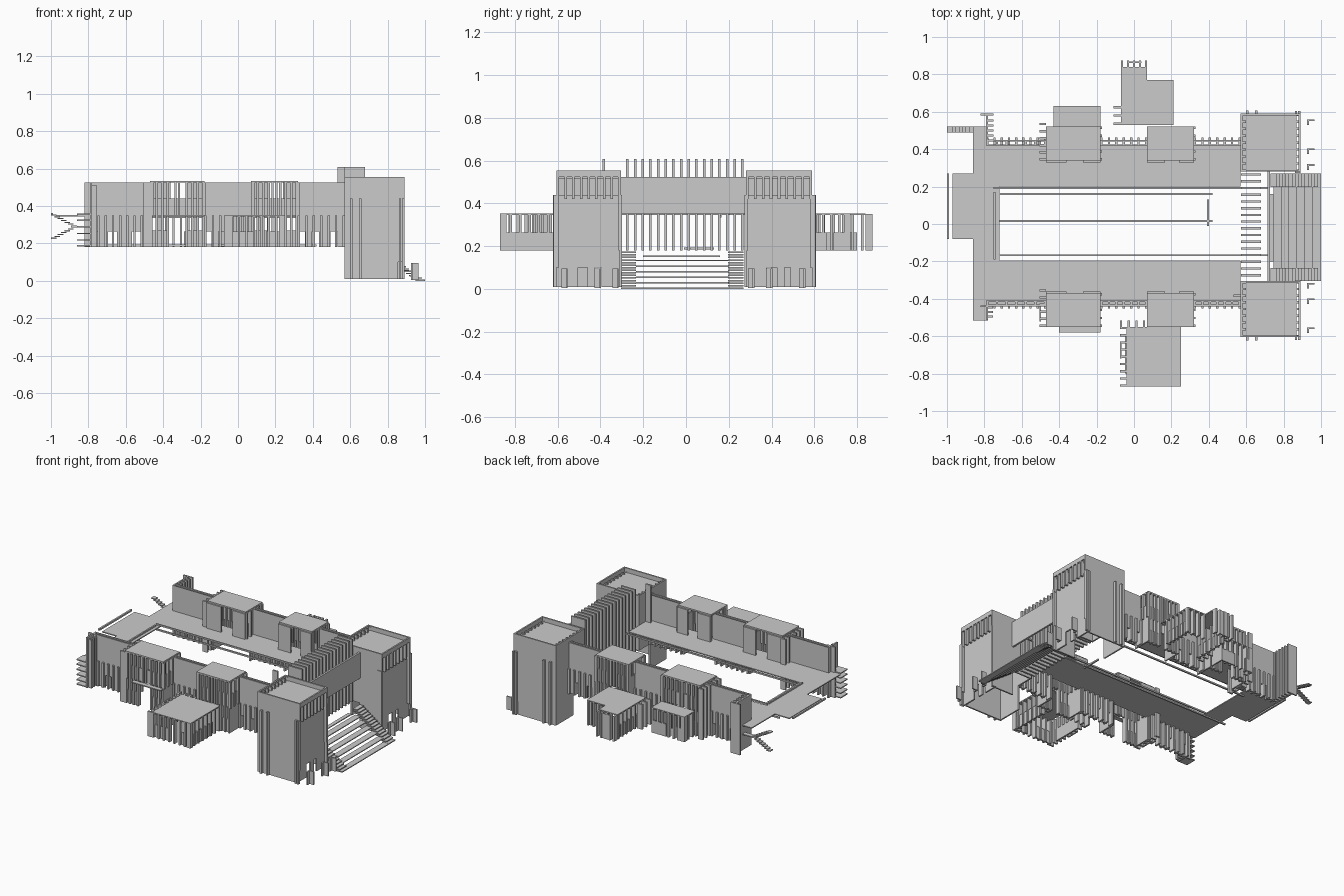
import bpy, bmesh
from mathutils import Matrix, Vector

T = 0.01  # common panel thickness


def part(name, boxes):
    """One object made of axis-aligned boxes (x0, x1, y0, y1, z0, z1)."""
    bm = bmesh.new()
    for x0, x1, y0, y1, z0, z1 in boxes:
        m = (Matrix.Translation(((x0 + x1) / 2, (y0 + y1) / 2, (z0 + z1) / 2))
             @ Matrix.Diagonal((abs(x1 - x0), abs(y1 - y0), abs(z1 - z0), 1)))
        bmesh.ops.create_cube(bm, size=1, matrix=m)
    me = bpy.data.meshes.new(name)
    bm.to_mesh(me)
    bm.free()
    ob = bpy.data.objects.new(name, me)
    bpy.context.collection.objects.link(ob)
    return ob


def fins_x(x0, x1, n, y0, y1, z0, z1, t=0.012):
    """Row of n upright fins spread along x."""
    s = (x1 - x0 - t) / max(n - 1, 1)
    return [(x0 + i * s, x0 + i * s + t, y0, y1, z0, z1) for i in range(n)]


def fins_y(y0, y1, n, x0, x1, z0, z1, t=0.012):
    """Row of n upright fins spread along y."""
    s = (y1 - y0 - t) / max(n - 1, 1)
    return [(x0, x1, y0 + i * s, y0 + i * s + t, z0, z1) for i in range(n)]


# U-shaped roof deck around the open court
part("roof_deck", [(-0.86, 0.57, 0.20, 0.42, 0.345, 0.352),
                   (-0.86, 0.57, -0.44, -0.195, 0.345, 0.352),
                   (-0.86, -0.72, -0.195, 0.20, 0.345, 0.352),
                   (-0.97, -0.86, -0.08, 0.27, 0.345, 0.352)])
part("end_beam", [(-1.0, -0.988, -0.08, 0.27, 0.352, 0.364)])
part("court_rails", [(-0.75, 0.72, 0.187, 0.197, 0.352, 0.362),
                     (-0.72, 0.72, -0.172, -0.162, 0.345, 0.355),
                     (-0.75, -0.74, -0.19, 0.17, 0.352, 0.362),
                     (-0.75, 0.42, 0.155, 0.165, 0.335, 0.345),
                     (-0.72, 0.42, 0.012, 0.022, 0.185, 0.195),
                     (0.39, 0.40, -0.01, 0.13, 0.185, 0.195)])

# Long side walls: upper double parapet, lintel band, slotted base
for side, inner, s in (("front", -0.41, -1), ("back", 0.42, 1)):
    outer = inner + s * 0.03
    walls, base = [], []
    for a, b in ((-0.79, -0.47), (-0.18, 0.07), (0.32, 0.57)):
        walls.append((a, b, outer - s * T, outer, 0.35, 0.525))
        walls.append((a, b, inner, inner + s * 0.006, 0.35, 0.525))
        walls += fins_x(a, b, 7, inner, outer, 0.345, 0.52)
        base.append((a, b, outer - s * T, outer, 0.265, 0.35))
        n = round((b - a) / 0.035)
        base += fins_x(a, b, n, inner, outer + s * 0.012, 0.18, 0.35)
        for f0, f1 in ((0.15, 0.3), (0.45, 0.7), (0.85, 1)):
            base.append((a + (b - a) * f0, a + (b - a) * f1,
                         outer - s * T, outer, 0.18, 0.27))
    part(side + "_parapet", walls)
    part(side + "_base_wall", base)

# Four pavilions rising through the side walls, clerestory under flat lids
for side, yi, yo, s in (("front", -0.37, -0.55, -1), ("back", 0.34, 0.52, 1)):
    for label, x0, x1 in (("left", -0.47, -0.18), ("right", 0.07, 0.32)):
        lo, hi = min(yi, yo), max(yi, yo)
        w = x1 - x0
        part(f"{side}_{label}_pavilion_roof", [(x0, x1, lo, hi, 0.525, 0.535)])
        b = [(x0, x1, yo - s * 0.02, yo - s * 0.012, 0.35, 0.44)]
        b += fins_x(x0, x0 + 0.1, 4, yo - s * 0.03, yo, 0.18, 0.525)
        b += fins_x(x1 - 0.1, x1, 4, yo - s * 0.03, yo, 0.18, 0.525)
        b += fins_x(x0 + 0.13, x1 - 0.13, 2, yo - s * 0.03, yo, 0.35, 0.525)
        # low sills between the outer fins
        b += [(x0, x0 + 0.1, yo - s * 0.02, yo - s * 0.012, 0.18, 0.27),
              (x1 - 0.1, x1, yo - s * 0.02, yo - s * 0.012, 0.18, 0.27)]
        # inner panels standing on the deck
        b += [(x0, x0 + w * 0.38, yi, yi - s * T, 0.352, 0.525),
              (x1 - w * 0.32, x1, yi, yi - s * T, 0.352, 0.525)]
        # end walls
        for x in (x0, x1 - T):
            b.append((x, x + T, yi + s * 0.05, yo - s * 0.03, 0.18, 0.44))
            b.append((x, x + T, yi + s * 0.04, yi + s * 0.09, 0.44, 0.525))
            b += fins_y(lo, hi, 5, x, x + 0.02, 0.35, 0.525)
        if label == "left":
            b += fins_y(lo, hi + 0.02, 6, x0 - 0.035, x0, 0.18, 0.525)
            b.append((x0 - 0.035, x0 - 0.027, lo + 0.03, lo + 0.11, 0.18, 0.35))
        part(f"{side}_{label}_pavilion_walls", b)

# Low wings: slab roof carried on fins with sills
part("front_bay_roof", [(-0.40, -0.18, -0.58, -0.55, 0.345, 0.352)])
part("back_bay_roof", [(-0.43, -0.18, 0.52, 0.63, 0.345, 0.352)])
part("back_bay_walls", fins_x(-0.43, -0.18, 7, 0.60, 0.63, 0.18, 0.35)
     + fins_y(0.53, 0.63, 3, -0.43, -0.40, 0.18, 0.35)
     + [(-0.43, -0.37, 0.62, 0.628, 0.18, 0.265),
        (-0.29, -0.18, 0.62, 0.628, 0.18, 0.265),
        (-0.19, -0.18, 0.53, 0.62, 0.18, 0.35)])
part("front_wing_roof", [(-0.04, 0.25, -0.87, -0.55, 0.345, 0.352)])
part("front_wing_walls", fins_x(-0.04, 0.25, 8, -0.87, -0.84, 0.18, 0.345)
     + fins_y(-0.87, -0.55, 9, -0.075, -0.04, 0.18, 0.35)
     + fins_y(-0.87, -0.55, 8, 0.22, 0.25, 0.18, 0.345)
     + fins_x(-0.075, 0.06, 4, -0.55, -0.515, 0.18, 0.35)
     + [(-0.04, 0.09, -0.855, -0.847, 0.18, 0.265),
        (0.15, 0.25, -0.855, -0.847, 0.18, 0.265),
        (-0.048, -0.04, -0.80, -0.60, 0.18, 0.265),
        (0.235, 0.243, -0.84, -0.62, 0.18, 0.265),
        (-0.075, -0.067, -0.72, -0.64, 0.18, 0.35)])
part("back_wing_roof", [(-0.07, 0.07, 0.53, 0.84, 0.345, 0.352),
                        (0.07, 0.21, 0.53, 0.77, 0.345, 0.352)])
part("back_wing_walls", fins_x(-0.07, 0.07, 5, 0.84, 0.873, 0.18, 0.35)
     + fins_x(0.07, 0.21, 4, 0.74, 0.77, 0.18, 0.345)
     + fins_y(0.56, 0.76, 6, 0.18, 0.21, 0.18, 0.345)
     + fins_y(0.55, 0.83, 7, -0.07, -0.04, 0.18, 0.345)
     + fins_y(0.53, 0.63, 3, -0.11, -0.07, 0.18, 0.35)
     + [(-0.03, 0.04, 0.862, 0.87, 0.18, 0.35),
        (0.195, 0.203, 0.58, 0.66, 0.18, 0.265),
        (0.195, 0.203, 0.69, 0.76, 0.18, 0.265),
        (-0.06, -0.052, 0.56, 0.80, 0.18, 0.265)])

# Two entrance towers with recessed roofs
for label, yin, yout, s in (("front", -0.305, -0.605, -1), ("back", 0.28, 0.59, 1)):
    lo, hi = min(yin, yout), max(yin, yout)
    part(label + "_tower_roof", [(0.57, 0.87, lo, hi, 0.515, 0.525)])
    part(label + "_tower_walls", [
        (0.57, 0.89, yout - s * T, yout, 0.10, 0.555),      # outer face
        (0.57, 0.89, yin, yin + s * T, 0.18, 0.555),        # face to the stair
        (0.57, 0.855, yout - s * T, yout, 0.01, 0.10),
        (0.72, 0.87, yin, yin + s * T, 0.01, 0.18),
        (0.57, 0.58, lo, hi, 0.18, 0.555),                  # court face
        (0.57, 0.58, yin + s * 0.12, yout, 0.01, 0.18),
        (0.86, 0.87, lo, hi, 0.10, 0.44),                   # end face
        (0.86, 0.87, lo, lo + 0.10, 0.01, 0.10),
        (0.86, 0.87, lo + 0.145, lo + 0.18, 0.01, 0.10),
        (0.86, 0.87, lo + 0.21, hi, 0.01, 0.10),
        (0.88, 0.89, lo, hi, 0.525, 0.555)])
    part(label + "_tower_fins", fins_y(lo, hi, 9, 0.858, 0.89, 0.42, 0.53)
         + fins_y(lo, hi, 9, 0.57, 0.60, 0.35, 0.548)
         + fins_y(yin - 0.006, yin + 0.006, 1, 0.86, 0.89, 0.01, 0.44)
         + fins_x(0.60, 0.66, 2, yout, yout + s * 0.018, 0.01, 0.44)
         + fins_x(0.86, 0.89, 2, yout, yout + s * 0.015, 0.01, 0.44))
    # L-shaped porch posts
    posts = []
    for f in (0.08, 0.35, 0.85):
        y = yin + s * f * 0.31
        posts += [(0.925, 0.935, y - 0.015, y + 0.015, 0.005, 0.095),
                  (0.935, 0.965, y + 0.006, y + 0.015, 0.005, 0.095)]
    part(label + "_porch_posts", posts)

# Tall blades and the crossing panel between the towers
part("entrance_blades", fins_y(-0.28, 0.27, 16, 0.572, 0.68, 0.18, 0.608))
part("tower_blade", [(0.533, 0.572, -0.39, -0.378, 0.35, 0.608)])
part("entrance_panel", [(0.715, 0.728, -0.305, 0.28, 0.35, 0.525)])

# Grand open stair with stacked-plank flanks
part("stair_treads", [(1 - 0.0425 * (i + 1), 1 - 0.0425 * i, -0.235, 0.20,
                       0.026 * i, 0.026 * i + 0.006) for i in range(6)]
     + [(0.72, 0.746, -0.20, 0.16, 0.15, 0.156)])
flank = []
for y0, y1 in ((-0.305, -0.235), (0.197, 0.27)):
    for i in range(15):
        x1 = 1 - 0.017 * i
        flank.append((max(x1 - 0.05, 0.73), x1, y0, y1, 0.012 * i, 0.012 * i + 0.007))
part("stair_flanks", flank)

# Left end: corner walls, plank stack and small folded stair
part("back_left_corner", [(-0.79, -0.78, 0.42, 0.59, 0.18, 0.525),
                          (-0.82, -0.75, 0.58, 0.59, 0.18, 0.525),
                          (-0.86, -0.78, 0.42, 0.52, 0.345, 0.352)]
     + fins_y(0.44, 0.56, 5, -0.78, -0.75, 0.18, 0.525))
part("front_left_corner", [(-0.79, -0.78, -0.51, -0.41, 0.18, 0.525),
                           (-0.82, -0.76, -0.445, -0.435, 0.18, 0.525)]
     + fins_y(-0.50, -0.44, 3, -0.78, -0.755, 0.18, 0.51))
part("front_left_planks", [(-0.86, -0.78, -0.515, -0.44, z, z + 0.007)
                           for z in (0.185, 0.215, 0.25, 0.285, 0.32, 0.352)])
steps = []
for i in range(7):
    x = -1 + 0.018 * i
    steps.append((x, x + 0.03, 0.49, 0.52, 0.35 - 0.01 * i, 0.356 - 0.01 * i))
    steps.append((x, x + 0.03, 0.49, 0.52, 0.225 + 0.01 * i, 0.231 + 0.01 * i))
steps.append((-0.87, -0.79, 0.49, 0.52, 0.285, 0.292))
part("back_left_stair", steps)
